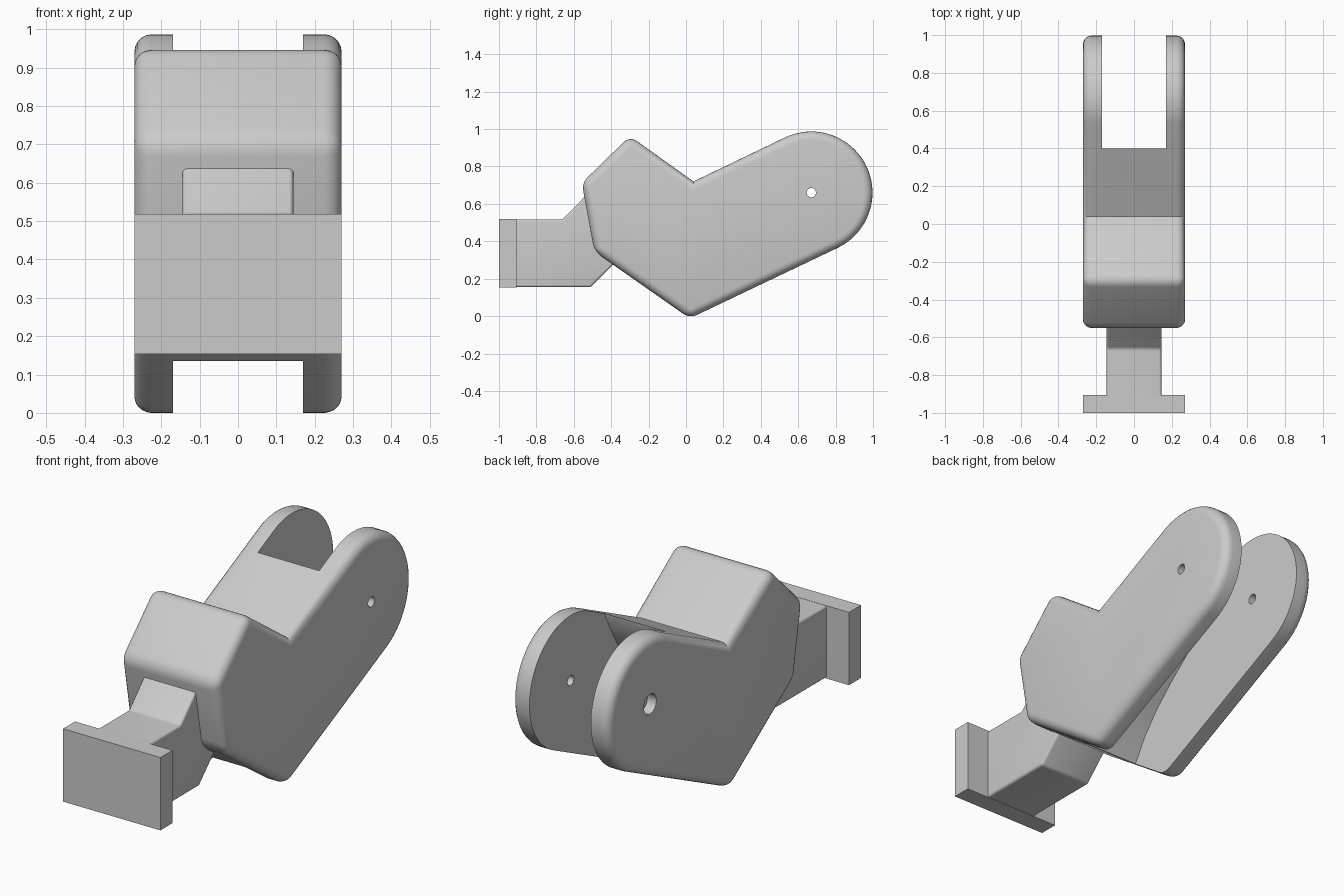
import bpy, bmesh, math

if "Cube" in bpy.data.objects:
    bpy.data.objects.remove(bpy.data.objects["Cube"], do_unlink=True)

grey = bpy.data.materials.new("plain grey")
grey.use_nodes = True
COLOUR = (0.6, 0.6, 0.6, 1)
grey.diffuse_color = COLOUR
grey.node_tree.nodes["Principled BSDF"].inputs["Base Color"].default_value = COLOUR


def extrude_profile(name, points, x0, x1, bevel=0.0, corners=(), rim=True):
    """Extrude a (y, z) outline along x, rounding its rims and chosen corners."""
    bm = bmesh.new()
    ends = [[bm.verts.new((x, y, z)) for y, z in points] for x in (x0, x1)]
    n = len(points)
    bm.faces.new(ends[0])
    bm.faces.new(ends[1][::-1])
    for i in range(n):
        j = (i + 1) % n
        bm.faces.new((ends[0][j], ends[0][i], ends[1][i], ends[1][j]))
    bmesh.ops.recalc_face_normals(bm, faces=bm.faces)
    if bevel:
        edges = []
        for i in range(n):
            if rim:
                edges += [bm.edges.get((e[i], e[(i + 1) % n])) for e in ends]
            if i in corners:
                edges.append(bm.edges.get((ends[0][i], ends[1][i])))
        bmesh.ops.bevel(bm, geom=edges, offset=bevel, segments=5,
                        profile=0.5, affect='EDGES', clamp_overlap=True)
    mesh = bpy.data.meshes.new(name)
    bm.to_mesh(mesh)
    bm.free()
    mesh.materials.append(grey)
    obj = bpy.data.objects.new(name, mesh)
    bpy.context.collection.objects.link(obj)
    return obj


def activate(obj):
    bpy.ops.object.select_all(action='DESELECT')
    obj.select_set(True)
    bpy.context.view_layer.objects.active = obj


def cut(obj, cutter):
    mod = obj.modifiers.new("cut", 'BOOLEAN')
    mod.operation = 'DIFFERENCE'
    mod.solver = 'EXACT'
    mod.object = cutter
    activate(obj)
    bpy.ops.object.modifier_apply(modifier=mod.name)
    bpy.data.objects.remove(cutter, do_unlink=True)


def circle(radius, start, end, steps):
    """Points on an arc around the pivot."""
    angles = [math.radians(start + (end - start) * i / steps) for i in range(steps + 1)]
    return [(PIVOT_Y + radius * math.cos(a), PIVOT_Z + radius * math.sin(a)) for a in angles]


PIVOT_Y, PIVOT_Z = 0.67, 0.66
HALF = 0.27

# Angular block with a long round-ended arm
outline = [(0.02, -0.012), (-0.49, 0.345), (-0.557, 0.712), (-0.30, 0.963), (0.04, 0.72)]
outline += circle(0.327, 115.3, -65.1, 36)
body = extrude_profile("clevis_body", outline, -HALF, HALF, 0.045, corners=(0, 1, 2, 3))

# Slot that splits the arm into two cheeks, with a curved inner wall
slot = [(-0.19, 0.14), (-0.12, 0.26), (-0.03, 0.37), (0.08, 0.475), (0.18, 0.56),
        (0.26, 0.64), (0.33, 0.75), (0.40, 0.885), (0.40, 1.2), (1.2, 1.2),
        (1.2, -0.2), (-0.19, -0.2)]
cut(body, extrude_profile("slot_cutter", slot, -0.17, 0.17))

# Pin hole through both cheeks, with a wider recess on one side
cut(body, extrude_profile("hole_cutter", circle(0.025, 0, 345, 23), -0.4, 0.4))
cut(body, extrude_profile("recess_cutter", circle(0.05, 0, 345, 23), -0.4, -HALF + 0.05))

# Cranked neck leading to the mounting plate
neck_outline = [(-0.95, 0.155), (-0.51, 0.155), (-0.36, 0.305), (-0.36, 0.64),
                (-0.54, 0.64), (-0.66, 0.517), (-0.95, 0.517)]
neck = extrude_profile("neck", neck_outline, -0.145, 0.145, 0.012, corners=(1, 5))

# Mounting plate
plate_outline = [(-1, 0.153), (-0.905, 0.153), (-0.905, 0.518), (-1, 0.518)]
plate = extrude_profile("mounting_plate", plate_outline, -HALF, HALF)

for part in (body, neck):
    activate(part)
    bpy.ops.object.shade_smooth_by_angle(angle=math.radians(30))
